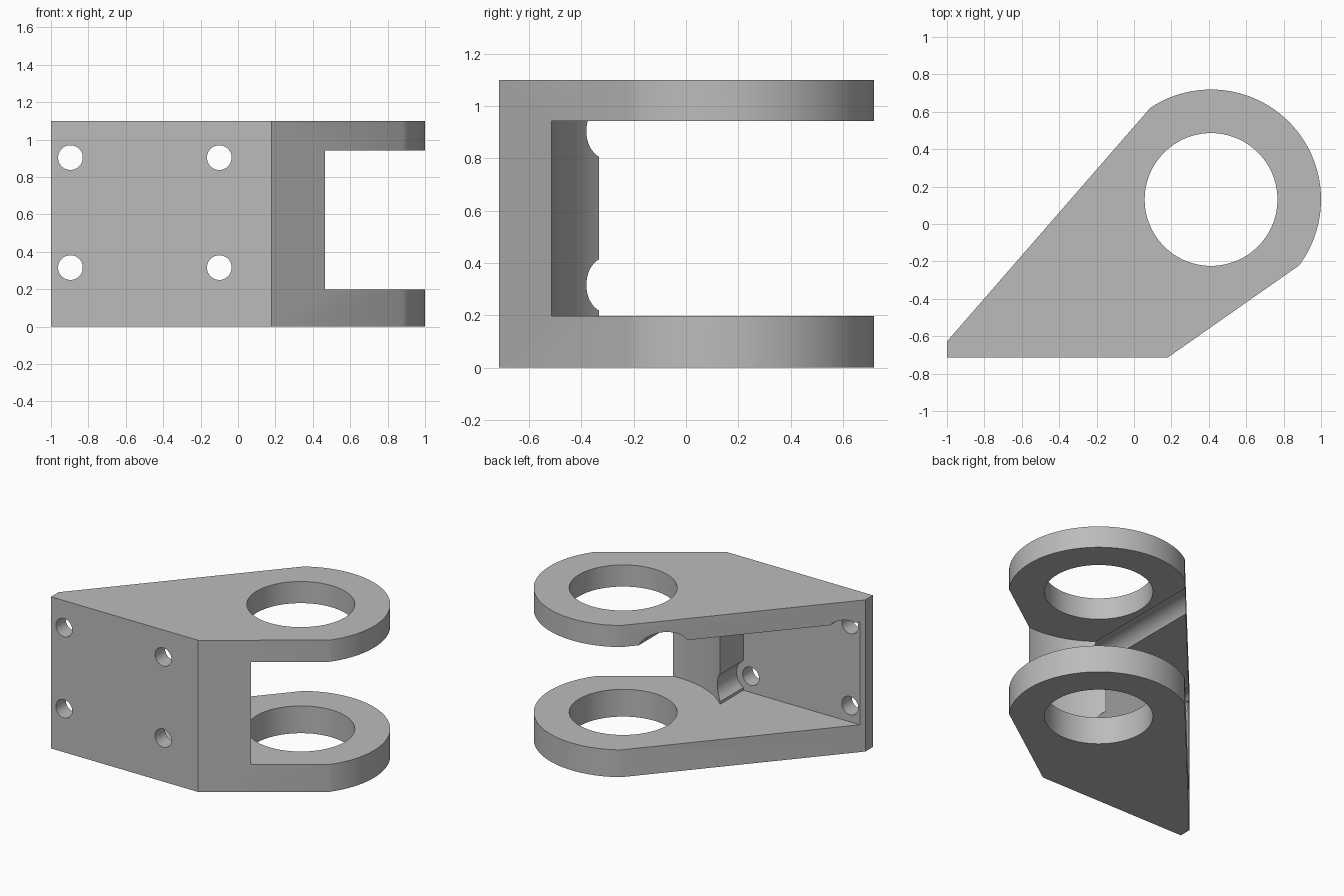
import bpy, bmesh, math
from mathutils import Matrix

if "Cube" in bpy.data.objects:
    bpy.data.objects.remove(bpy.data.objects["Cube"], do_unlink=True)

HEIGHT = 1.1
LOWER_TOP, UPPER_BOTTOM = 0.198, 0.943   # gap between the two lugs
WALL_INNER, WEB_SIDE = -0.60, -0.04      # mounting wall and web faces
CX, CY = 0.412, 0.131                    # pivot axis

steel = bpy.data.materials.new("plain grey")
steel.use_nodes = True
grey = (0.5, 0.5, 0.5, 1)
steel.diffuse_color = grey
steel.node_tree.nodes["Principled BSDF"].inputs["Base Color"].default_value = grey


def link(name, bm):
    mesh = bpy.data.meshes.new(name)
    bmesh.ops.recalc_face_normals(bm, faces=bm.faces[:])
    bm.to_mesh(mesh)
    bm.free()
    obj = bpy.data.objects.new(name, mesh)
    bpy.context.collection.objects.link(obj)
    mesh.materials.append(steel)
    return obj


def prism(name, outline, z0, z1):
    bm = bmesh.new()
    face = bm.faces.new([bm.verts.new((x, y, z0)) for x, y in outline])
    top = bmesh.ops.extrude_face_region(bm, geom=[face])["geom"]
    bmesh.ops.translate(bm, vec=(0, 0, z1 - z0),
                        verts=[v for v in top if isinstance(v, bmesh.types.BMVert)])
    return link(name, bm)


def circle(x, y, r, n=96):
    return [(x + r * math.cos(math.tau * i / n), y + r * math.sin(math.tau * i / n))
            for i in range(n)]


def drill(name, x, z, r, y0, y1):
    bm = bmesh.new()
    place = Matrix.Translation((x, (y0 + y1) / 2, z)) @ Matrix.Rotation(math.pi / 2, 4, "X")
    bmesh.ops.create_cone(bm, cap_ends=True, segments=48, radius1=r, radius2=r,
                          depth=y1 - y0, matrix=place)
    return link(name, bm)


# Solid body: flat mounting side, slanted flanks, rounded pivot end
start, end, steps = math.radians(-36.8), math.radians(123.5), 56
outline = [(-1, -0.714), (0.18, -0.714)]
for i in range(steps + 1):
    a = start + (end - start) * i / steps
    outline.append((CX + 0.588 * math.cos(a), CY + 0.588 * math.sin(a)))
outline.append((-1, -0.628))
body = prism("bracket_body", outline, 0, HEIGHT)

# Pivot bore, swing clearance and rear pocket
pocket = [(-2, WALL_INNER), (WEB_SIDE, WALL_INNER), (WEB_SIDE, 2), (-2, 2)]
cutters = [
    prism("pivot_bore_cutter", circle(CX, CY, 0.355), -1, 2),
    prism("clearance_cutter", circle(CX, CY, 0.648, 128), LOWER_TOP, UPPER_BOTTOM),
    prism("pocket_cutter", pocket, LOWER_TOP, UPPER_BOTTOM),
]

# Bolt holes, with wider tool access bores beside the web
for z in (0.316, 0.904):
    for x in (-0.896, -0.1):
        cutters.append(drill("bolt_hole_cutter", x, z, 0.066, -1, 1))
    cutters.append(drill("access_bore_cutter", -0.1, z, 0.115, WALL_INNER, 1))

bpy.ops.object.select_all(action="DESELECT")
body.select_set(True)
bpy.context.view_layer.objects.active = body
for cutter in cutters:
    cutter.hide_render = True
    mod = body.modifiers.new("cut", "BOOLEAN")
    mod.operation, mod.solver, mod.object = "DIFFERENCE", "EXACT", cutter
    bpy.ops.object.modifier_apply(modifier=mod.name)
    bpy.data.objects.remove(cutter, do_unlink=True)

bpy.ops.object.shade_smooth_by_angle(angle=math.radians(25))
